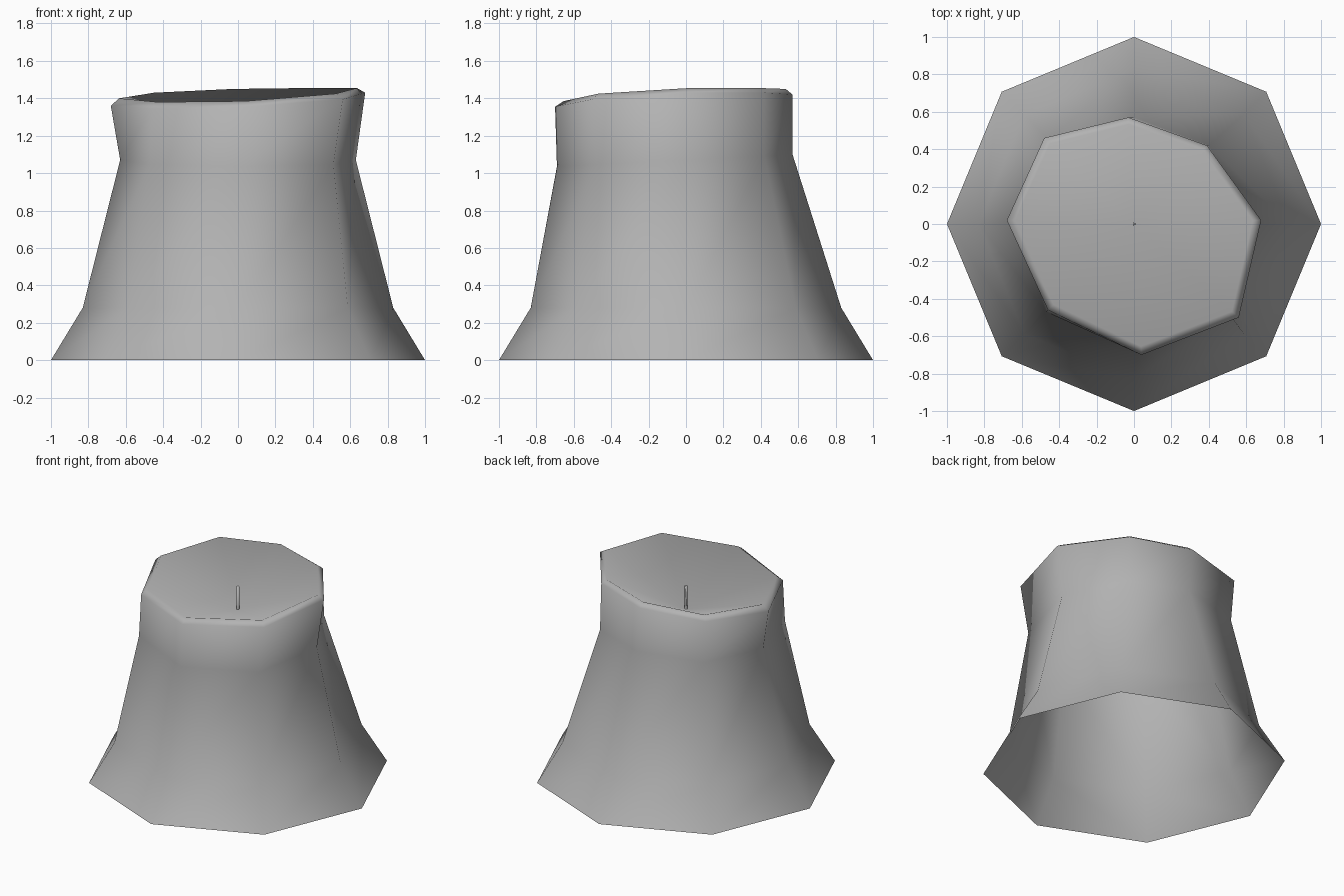
import bpy
import bmesh
import math

cube = bpy.data.objects.get("Cube")
if cube:
    bpy.data.objects.remove(cube, do_unlink=True)

SIDES = 8

grey = bpy.data.materials.new("stone_grey")
grey.use_nodes = True
colour = (0.45, 0.45, 0.45, 1.0)
grey.diffuse_color = colour
grey.node_tree.nodes["Principled BSDF"].inputs["Base Color"].default_value = colour


def ring(radius, z, sides=SIDES):
    """Regular ring of points, starting on the +x axis."""
    step = 2 * math.pi / sides
    return [(radius * math.cos(i * step), radius * math.sin(i * step), z)
            for i in range(sides)]


def loft(name, rings, tip=None):
    """Skin a stack of rings, with an optional closing point."""
    bm = bmesh.new()
    loops = [[bm.verts.new(p) for p in r] for r in rings]
    n = len(loops[0])
    for low, high in zip(loops, loops[1:]):
        for i in range(n):
            j = (i + 1) % n
            bm.faces.new((low[i], low[j], high[j], high[i]))
    if tip:
        centre = bm.verts.new(tip)
        for i in range(n):
            bm.faces.new((loops[-1][i], loops[-1][(i + 1) % n], centre))
    for face in bm.faces:
        face.smooth = True
    mesh = bpy.data.meshes.new(name)
    bm.to_mesh(mesh)
    bm.free()
    mesh.materials.append(grey)
    obj = bpy.data.objects.new(name, mesh)
    bpy.context.scene.collection.objects.link(obj)
    return obj


# Uneven rings of the upper body: neck, outer lip and inner lip
neck_xy = [(0.63, 0.01), (0.40, 0.42), (0.0, 0.57), (-0.46, 0.45),
           (-0.63, 0.01), (-0.47, -0.47), (0.02, -0.69), (0.51, -0.48)]
lip_xy = [(0.68, 0.02), (0.39, 0.42), (-0.03, 0.57), (-0.48, 0.46),
          (-0.68, 0.02), (-0.46, -0.46), (0.04, -0.70), (0.56, -0.50)]
lip_z = [1.43, 1.43, 1.42, 1.40, 1.36, 1.345, 1.355, 1.395]
inner_z = [1.455, 1.455, 1.45, 1.43, 1.40, 1.38, 1.385, 1.425]

neck = [(x, y, 1.07 + 0.05 * y) for x, y in neck_xy]
outer_lip = [(x, y, z) for (x, y), z in zip(lip_xy, lip_z)]
inner_lip = [(x * 0.935, y * 0.935, z) for (x, y), z in zip(lip_xy, inner_z)]

# Flared trunk, open underneath, with a dished top
loft("stump_body",
     [ring(1.0, 0.0), ring(0.83, 0.28), neck, outer_lip, inner_lip],
     tip=(0, 0, 1.185))

# Thin three-sided pin standing in the dish
loft("centre_pin", [ring(0.012, 1.17, 3), ring(0.012, 1.355, 3)],
     tip=(0, 0, 1.358))
